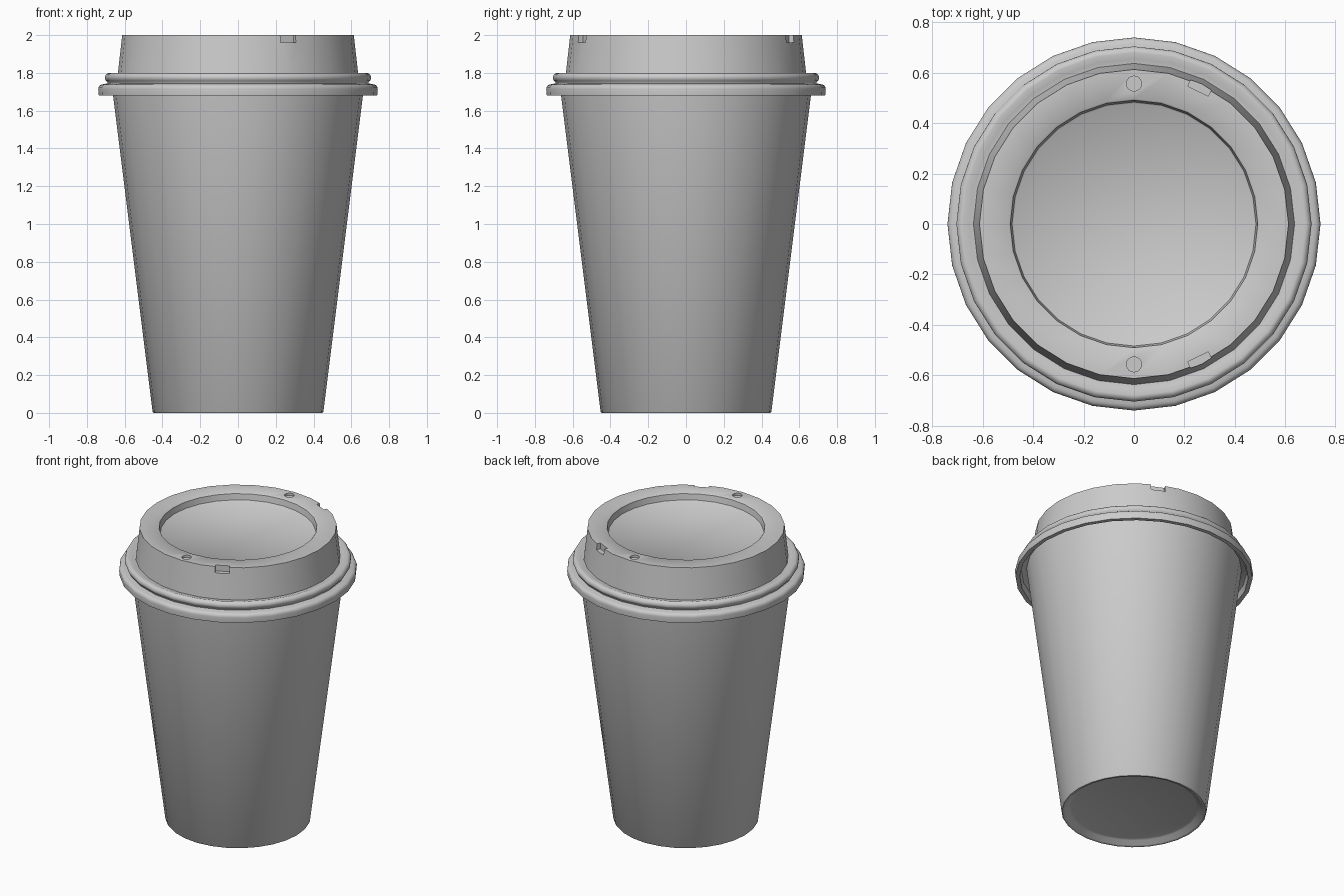
import bpy
import bmesh
from math import cos, sin, pi, radians, atan2
from mathutils import Matrix, Vector

SIDES = 28

cube = bpy.data.objects.get("Cube")
if cube:
    bpy.data.objects.remove(cube, do_unlink=True)

# Single plain grey
grey = bpy.data.materials.new("plain_grey")
grey.use_nodes = True
colour = (0.6, 0.6, 0.6, 1)
grey.diffuse_color = colour
for node in grey.node_tree.nodes:
    if node.type == 'BSDF_PRINCIPLED':
        node.inputs["Base Color"].default_value = colour


def finish(bm, name):
    bmesh.ops.recalc_face_normals(bm, faces=bm.faces)
    mesh = bpy.data.meshes.new(name)
    bm.to_mesh(mesh)
    bm.free()
    mesh.materials.append(grey)
    ob = bpy.data.objects.new(name, mesh)
    bpy.context.collection.objects.link(ob)
    return ob


def lathe(name, profile):
    """Closed solid of revolution; the profile's ends are capped flat."""
    bm = bmesh.new()
    rings = []
    for r, z in profile:
        rings.append([bm.verts.new((r * cos(2 * pi * i / SIDES), r * sin(2 * pi * i / SIDES), z))
                      for i in range(SIDES)])
    for low, high in zip(rings, rings[1:]):
        for i in range(SIDES):
            j = (i + 1) % SIDES
            bm.faces.new((low[i], low[j], high[j], high[i]))
    bm.faces.new(rings[0])
    bm.faces.new(rings[-1])
    return finish(bm, name)


def arc(r, z, radius, start, end, steps):
    angles = [radians(start + (end - start) * k / steps) for k in range(steps + 1)]
    return [(r + radius * cos(a), z + radius * sin(a)) for a in angles]


def activate(ob):
    bpy.ops.object.select_all(action='DESELECT')
    ob.select_set(True)
    bpy.context.view_layer.objects.active = ob


def cut(ob, cutter):
    cutter.hide_render = True
    activate(ob)
    mod = ob.modifiers.new("cut", 'BOOLEAN')
    mod.operation = 'DIFFERENCE'
    mod.solver = 'EXACT'
    mod.object = cutter
    bpy.ops.object.modifier_apply(modifier=mod.name)
    bpy.data.objects.remove(cutter, do_unlink=True)


# Tapered cup with a recessed base
cup = lathe("cup", [(0.39, 0.03), (0.405, 0.025), (0.43, 0.003), (0.438, 0), (0.447, 0),
                    (0.452, 0.006), (0.669, 1.74)])

# Lid: skirt, bead, raised wall and sunken centre
lid = lathe("lid", [(0.675, 1.735), (0.7, 1.72), (0.71, 1.68), (0.737, 1.68)]
            + arc(0.715, 1.715, 0.025, 0, 90, 4)
            + [(0.69, 1.745)]
            + arc(0.68, 1.775, 0.025, -60, 90, 6)
            + [(0.655, 1.792), (0.637, 1.79), (0.613, 2.0), (0.497, 2.0),
               (0.491, 1.995), (0.484, 1.955), (0.478, 1.95)])

for side in (-1, 1):
    # Notch through the top edge
    spot = Vector((0.267, side * 0.554, 2.0))
    bm = bmesh.new()
    place = (Matrix.Translation(spot) @ Matrix.Rotation(atan2(spot.y, spot.x), 4, 'Z')
             @ Matrix.Translation((0.02, 0, 0)) @ Matrix.Diagonal((0.1, 0.09, 0.08, 1)))
    bmesh.ops.create_cube(bm, size=1, matrix=place)
    cut(lid, finish(bm, "notch_cutter"))

    # Small round vent
    bm = bmesh.new()
    bmesh.ops.create_cone(bm, cap_ends=True, segments=16, radius1=0.03, radius2=0.03,
                          depth=0.03, matrix=Matrix.Translation((0, side * 0.557, 2.0)))
    cut(lid, finish(bm, "vent_cutter"))

for ob in (cup, lid):
    activate(ob)
    bpy.ops.object.shade_smooth_by_angle(angle=radians(40))
